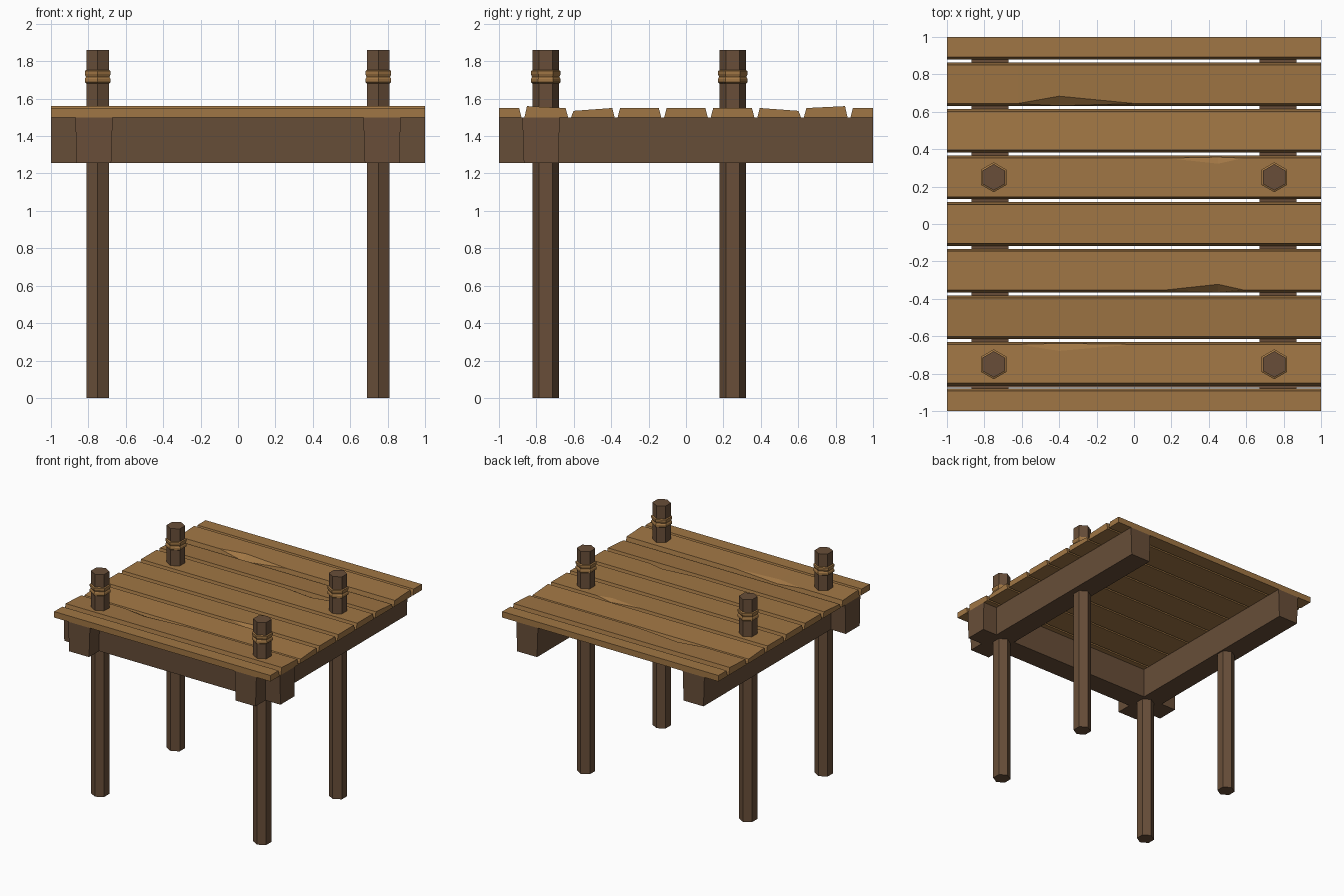
import bpy, bmesh, math

cube = bpy.data.objects.get("Cube")
if cube:
    bpy.data.objects.remove(cube, do_unlink=True)


def make_material(name, rgb):
    mat = bpy.data.materials.new(name)
    mat.use_nodes = True
    mat.diffuse_color = (*rgb, 1)
    mat.node_tree.nodes["Principled BSDF"].inputs["Base Color"].default_value = (*rgb, 1)
    return mat


LIGHT = make_material("light_plank_wood", (0.352, 0.181, 0.058))
DARK = make_material("dark_beam_wood", (0.138, 0.076, 0.040))


def loft(name, rings, mat):
    """Bridge equal-sized rings of points and cap both ends."""
    bm = bmesh.new()
    loops = [[bm.verts.new(p) for p in ring] for ring in rings]
    count = len(loops[0])
    for a, b in zip(loops, loops[1:]):
        for i in range(count):
            j = (i + 1) % count
            bm.faces.new((a[i], a[j], b[j], b[i]))
    bm.faces.new(loops[0])
    bm.faces.new(loops[-1])
    bmesh.ops.recalc_face_normals(bm, faces=bm.faces)
    mesh = bpy.data.meshes.new(name)
    bm.to_mesh(mesh)
    bm.free()
    mesh.materials.append(mat)
    obj = bpy.data.objects.new(name, mesh)
    bpy.context.collection.objects.link(obj)
    return obj


def hexagon(x, y, z, r):
    angles = [math.radians(30 + 60 * i) for i in range(6)]
    return [(x + r * math.cos(a), y + r * math.sin(a), z) for a in angles]


# Deck planks: sloped sides, some tilted, some with a chipped edge
BASE = 1.5
PITCH = 0.249
TILT = {1: (1.56, 1.55), 2: (1.535, 1.55), 6: (1.55, 1.535), 7: (1.55, 1.56)}
LEFT_CHIP, RIGHT_CHIP = (-0.62, -0.4, 0.0), (0.18, 0.45, 0.58)
# plank index: (stations, side, run, drop)
CHIPS = {
    1: (LEFT_CHIP, 1, 0.035, 0.02),
    3: (RIGHT_CHIP, -1, 0.03, 0.042),
    5: (RIGHT_CHIP, 1, 0.03, 0.02),
    7: (LEFT_CHIP, -1, 0.04, 0.042),
}


def plank_section(x, low, high, z_low, z_high, chip):
    run_low = run_high = 0.001
    drop_low = drop_high = 0
    if chip and x == chip[0][1]:
        if chip[1] < 0:
            run_low, drop_low = chip[2:]
        else:
            run_high, drop_high = chip[2:]
    # The edge of a chip slides down the sloped side
    slope = 0.013 / 0.05
    in_low = 0 if low <= -1 else 0.013
    in_high = 0 if high >= 1 else 0.013
    return [
        (x, low, BASE),
        (x, low + in_low - drop_low * slope, z_low - drop_low),
        (x, low + in_low + run_low, z_low),
        (x, high - in_high - run_high, z_high),
        (x, high - in_high + drop_high * slope, z_high - drop_high),
        (x, high, BASE),
    ]


for i in range(9):
    low = -1 if i == 0 else (i - 4.5) * PITCH + 0.008
    high = 1 if i == 8 else (i - 3.5) * PITCH - 0.008
    chip = CHIPS.get(i)
    stations = [-1, *(chip[0] if chip else ()), 1]
    tops = TILT.get(i, (1.55, 1.55))
    loft(f"deck_plank_{i + 1}",
         [plank_section(x, low, high, *tops, chip) for x in stations], LIGHT)


# Beams: slightly narrower underneath
def beam(name, centre, along_x):
    section = [(-0.092, 1.255), (0.092, 1.255), (0.1, BASE), (-0.1, BASE)]
    rings = []
    for end in (-1, 1):
        rings.append([(end, centre + o, z) if along_x else (centre + o, end, z)
                      for o, z in section])
    loft(name, rings, DARK)


beam("front_beam", -0.775, True)
beam("left_beam", 0.77, False)
beam("right_beam", -0.77, False)

# Six-sided posts, each with a double rope band
ROPE = [(0.066, 1.755), (0.08, 1.748), (0.08, 1.732), (0.073, 1.716),
        (0.08, 1.705), (0.08, 1.688), (0.066, 1.678)]
for side, x in (("left", 0.75), ("right", -0.75)):
    for place, y in (("front", -0.75), ("back", 0.25)):
        loft(f"{place}_{side}_post", [hexagon(x, y, z, 0.07) for z in (0, 1.86)], DARK)
        loft(f"{place}_{side}_rope_band", [hexagon(x, y, z, r) for r, z in ROPE], LIGHT)
